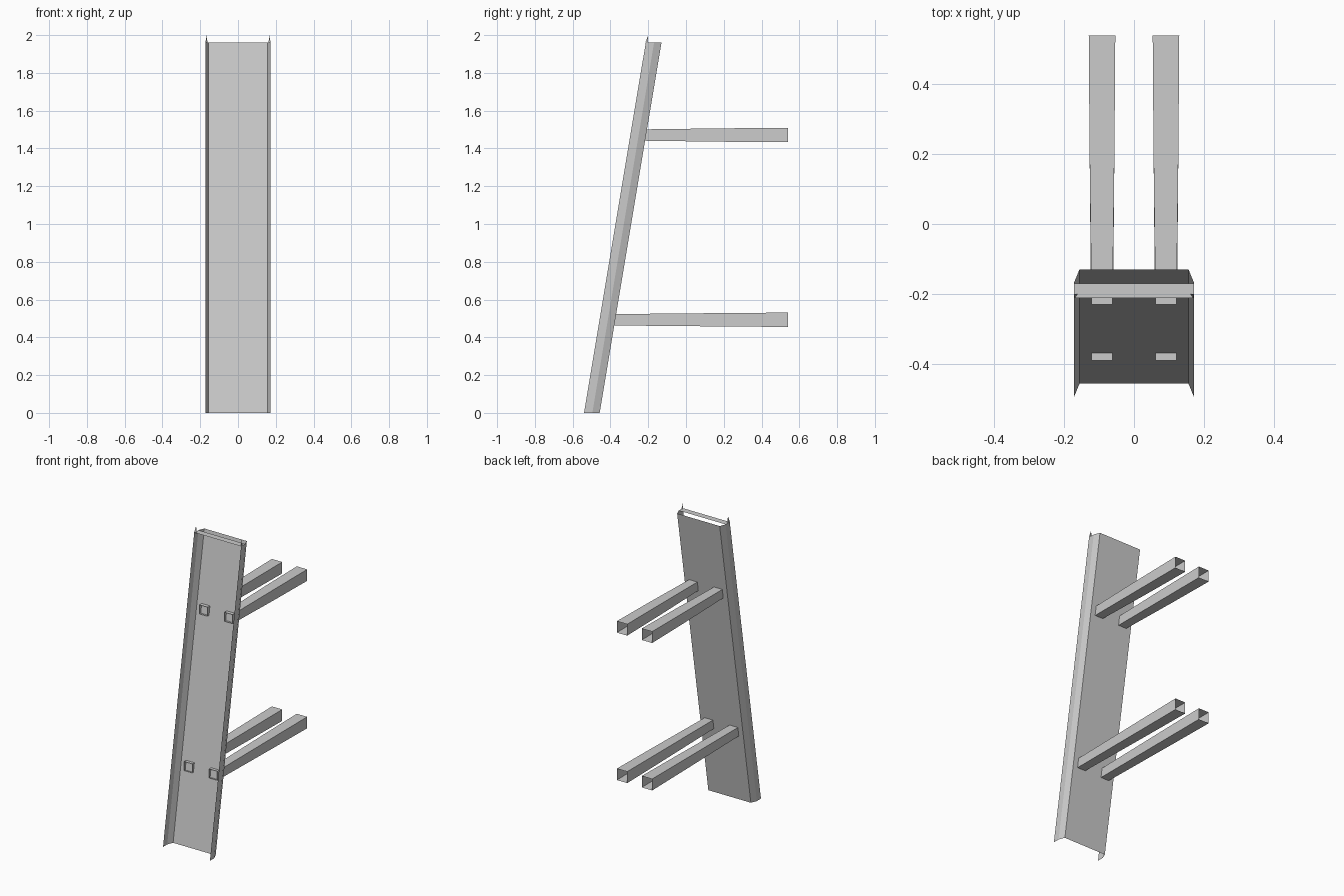
import bpy
import bmesh

if "Cube" in bpy.data.objects:
    bpy.data.objects.remove(bpy.data.objects["Cube"], do_unlink=True)

COLOR = (0.6, 0.6, 0.6, 1.0)
metal = bpy.data.materials.new("light_grey_metal")
metal.use_nodes = True
metal.diffuse_color = COLOR
metal.node_tree.nodes["Principled BSDF"].inputs["Base Color"].default_value = COLOR

HEIGHT = 1.96   # height of the channel
LEAN = 0.327    # backward shift from foot to top


def make_object(name, bm):
    mesh = bpy.data.meshes.new(name)
    bm.to_mesh(mesh)
    bm.free()
    mesh.materials.append(metal)
    obj = bpy.data.objects.new(name, mesh)
    bpy.context.collection.objects.link(obj)
    return obj


def loft(name, rings, closed):
    """Join equal-length rings of points with quads, leaving the ends open."""
    bm = bmesh.new()
    rows = [[bm.verts.new(p) for p in ring] for ring in rings]
    for a, b in zip(rows, rows[1:]):
        n = len(a)
        for i in range(n if closed else n - 1):
            j = (i + 1) % n
            bm.faces.new((a[i], a[j], b[j], b[i]))
    bmesh.ops.recalc_face_normals(bm, faces=bm.faces)
    return make_object(name, bm)


# Leaning sheet channel: back panel with bent side flanges
half = [(0.172, -0.54), (0.172, -0.496), (0.156, -0.457)]
profile = half + [(-x, y) for x, y in reversed(half)]
loft("leaning_channel",
     [[(x, y + shift, z) for x, y in profile] for shift, z in ((0, 0), (LEAN, HEIGHT))],
     closed=False)

# Narrow strip bridging the flanges at the top
loft("top_strip",
     [[(-0.172, y, HEIGHT), (0.172, y, HEIGHT)] for y in (-0.212, -0.17)],
     closed=False)


# Pointed tips on the top corners
def corner_tip(name, side):
    bm = bmesh.new()
    base = [(0.172, -0.215), (0.172, -0.2), (0.161, -0.2)]
    low = [bm.verts.new((side * x, y, HEIGHT)) for x, y in base]
    apex = bm.verts.new((side * 0.168, -0.2, 2.0))
    for i in range(3):
        bm.faces.new((low[i], low[(i + 1) % 3], apex))
    bmesh.ops.recalc_face_normals(bm, faces=bm.faces)
    make_object(name, bm)


# Open square tubes that widen slightly toward the back
def support_tube(name, cx, cz, front):
    def ring(y, r):
        return [(cx + sx * r, y, cz + sz * r)
                for sx, sz in ((-1, -1), (1, -1), (1, 1), (-1, 1))]
    loft(name, [ring(front, 0.03), ring(0.2, 0.0355), ring(0.54, 0.038)], closed=True)


for label, side in (("left", 1), ("right", -1)):
    corner_tip(label + "_corner_tip", side)
    support_tube("upper_" + label + "_tube", side * 0.0915, 1.471, -0.231)
    support_tube("lower_" + label + "_tube", side * 0.0915, 0.493, -0.391)
